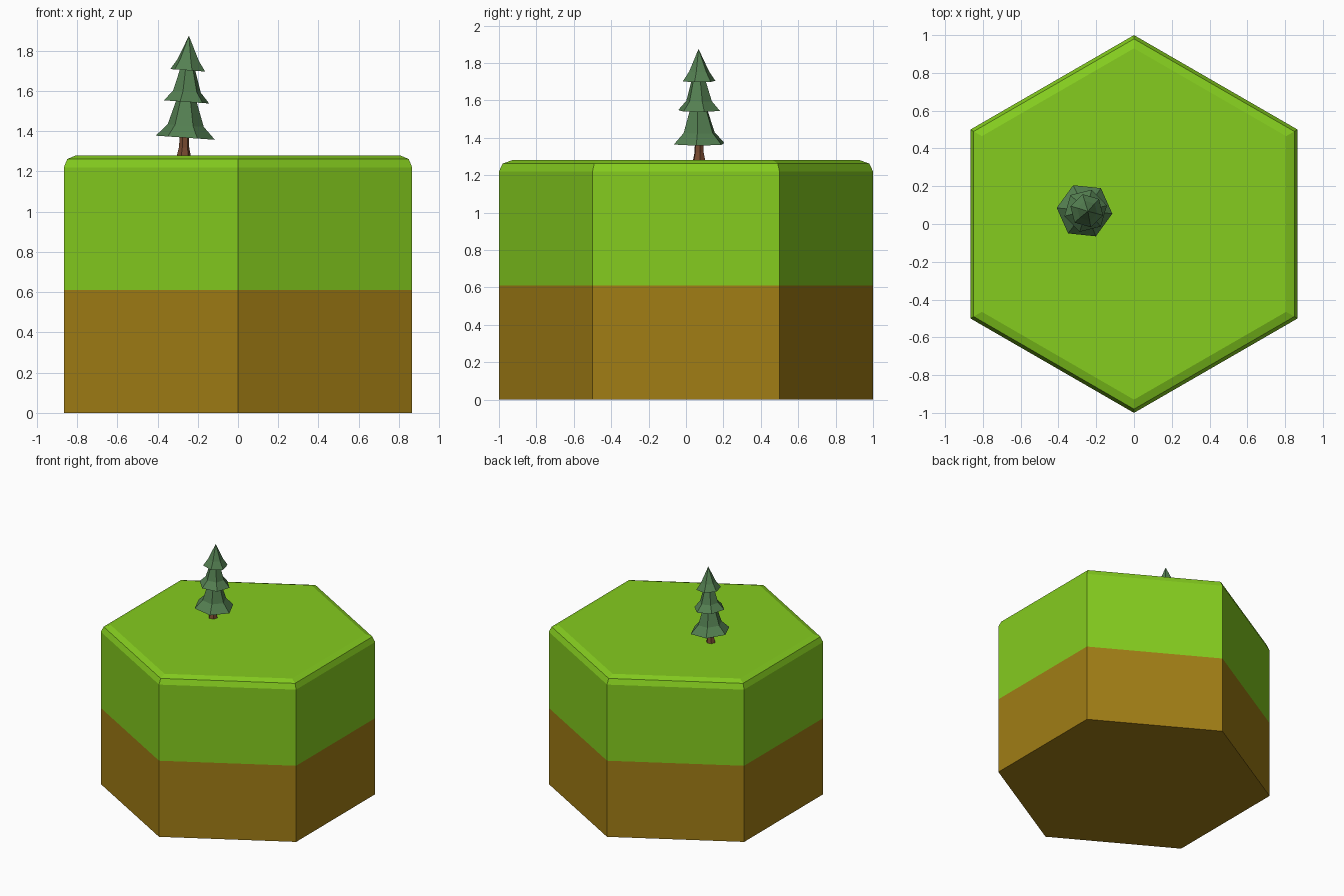
import bpy
import bmesh
from math import cos, sin, pi, radians

if "Cube" in bpy.data.objects:
    bpy.data.objects.remove(bpy.data.objects["Cube"])


def material(name, srgb):
    m = bpy.data.materials.new(name)
    m.diffuse_color = [((c + 0.055) / 1.055) ** 2.4 if c > 0.04 else c / 12.92 for c in srgb] + [1]
    m.use_nodes = True
    m.node_tree.nodes["Principled BSDF"].inputs["Base Color"].default_value = m.diffuse_color
    return m


def loft(name, rings, mat, rot=90, caps=(False, False), tilt=0.0, sides=6):
    """Stack of polygon rings (x, y, z, radius); tilt jitters alternate corners in z."""
    bm = bmesh.new()
    loops = []
    for i, (x, y, z, r) in enumerate(rings):
        if r == 0:
            loops.append([bm.verts.new((x, y, z))] * sides)
            continue
        angles = [radians(rot) + 2 * pi * k / sides for k in range(sides)]
        loops.append([bm.verts.new((x + r * cos(a), y + r * sin(a), z - tilt * cos(a) * r))
                      for a in angles])
    for a, b in zip(loops, loops[1:]):
        for k in range(sides):
            n = (k + 1) % sides
            quad = list(dict.fromkeys((a[k], a[n], b[n], b[k])))
            bm.faces.new(quad)
    if caps[0]:
        bm.faces.new(loops[0][::-1])
    if caps[1]:
        bm.faces.new(loops[-1])
    bmesh.ops.recalc_face_normals(bm, faces=bm.faces)
    mesh = bpy.data.meshes.new(name)
    bm.to_mesh(mesh)
    bm.free()
    mesh.materials.append(mat)
    ob = bpy.data.objects.new(name, mesh)
    bpy.context.collection.objects.link(ob)
    return ob


grass = material("grass", (0.52, 0.80, 0.12))
dirt = material("dirt", (0.63, 0.49, 0.08))
bark = material("bark", (0.47, 0.29, 0.19))
needles = material("needles", (0.33, 0.50, 0.32))

# Hexagonal tile: soil below, grass with a rounded rim above
loft("soil_base", [(0, 0, 0, 1), (0, 0, 0.61, 1)], dirt, caps=(True, False))
loft("grass_top", [(0, 0, 0.61, 1), (0, 0, 1.22, 1), (0, 0, 1.262, 0.98), (0, 0, 1.28, 0.93)],
     grass, caps=(False, True))

# Tree trunk
loft("tree_trunk", [(-0.27, 0.07, 1.275, 0.036), (-0.268, 0.07, 1.32, 0.026),
                    (-0.265, 0.07, 1.42, 0.022)], bark, rot=10, caps=(True, True))

# Three flared foliage tiers: centre x, bottom z, height, bottom radius, turn, top radius
tiers = [("foliage_lower", -0.262, 1.368, 0.20, 0.148, -6, 0.045),
         ("foliage_middle", -0.256, 1.546, 0.17, 0.116, 14, 0.036),
         ("foliage_upper", -0.25, 1.703, 0.172, 0.09, -16, 0.0)]
for name, x, z, h, r, turn, r_top in tiers:
    y = 0.07
    loft(name, [(x, y, z + 0.03, 0), (x, y, z, r), (x + 0.002, y, z + 0.3 * h, r * 0.61),
                (x + 0.006, y - 0.003, z + h, r_top)],
         needles, rot=turn, caps=(False, r_top > 0), tilt=0.07)
